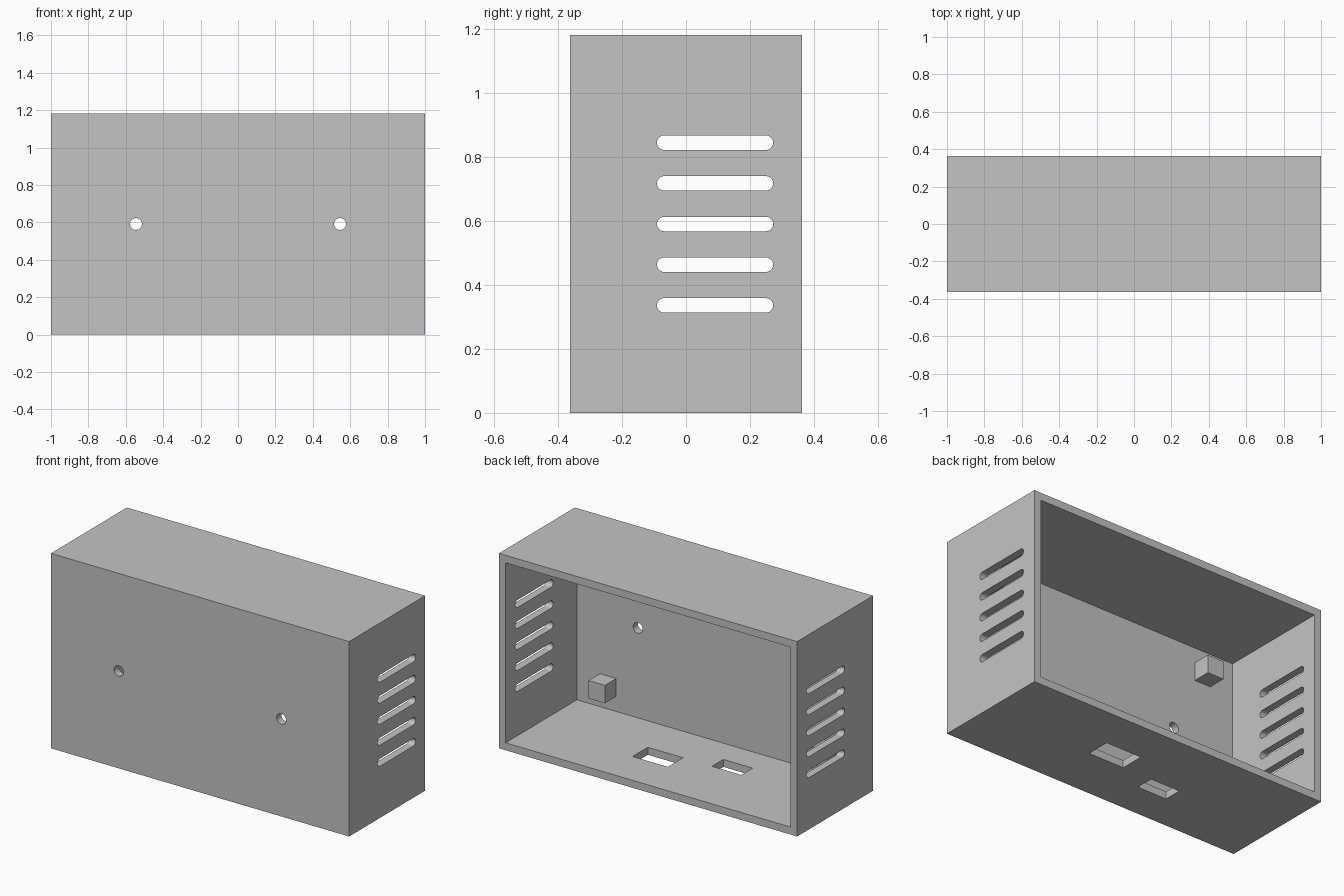
import bpy
import bmesh
from math import pi, cos, sin
from mathutils import Vector

default = bpy.data.objects.get("Cube")
if default:
    bpy.data.objects.remove(default, do_unlink=True)

MM = 1 / 55                       # design unit
W, D, H, WALL = 110 * MM, 40 * MM, 65 * MM, 2.5 * MM
MID = H / 2

grey = bpy.data.materials.new("plain_grey")
grey.use_nodes = True
grey.diffuse_color = (0.55, 0.55, 0.55, 1)
grey.node_tree.nodes["Principled BSDF"].inputs["Base Color"].default_value = (0.55, 0.55, 0.55, 1)


def finish(bm, name):
    bmesh.ops.recalc_face_normals(bm, faces=bm.faces)
    mesh = bpy.data.meshes.new(name)
    bm.to_mesh(mesh)
    bm.free()
    mesh.materials.append(grey)
    ob = bpy.data.objects.new(name, mesh)
    bpy.context.collection.objects.link(ob)
    return ob


def add_box(bm, lo, hi):
    lo, hi = Vector(lo), Vector(hi)
    verts = bmesh.ops.create_cube(bm, size=1)["verts"]
    for v in verts:
        v.co = (lo + hi) / 2 + v.co * (hi - lo)


def box(name, lo, hi):
    bm = bmesh.new()
    add_box(bm, lo, hi)
    return finish(bm, name)


def add_prism(bm, points, travel):
    face = bm.faces.new([bm.verts.new(p) for p in points])
    out = bmesh.ops.extrude_face_region(bm, geom=[face])["geom"]
    bmesh.ops.translate(bm, vec=travel, verts=[g for g in out if isinstance(g, bmesh.types.BMVert)])


def cut(target, cutter):
    mod = target.modifiers.new("cut", 'BOOLEAN')
    mod.operation, mod.solver, mod.object = 'DIFFERENCE', 'EXACT', cutter
    bpy.context.view_layer.objects.active = target
    bpy.ops.object.modifier_apply(modifier=mod.name)
    bpy.data.objects.remove(cutter, do_unlink=True)


# Case shell, open at the back
case = box("case", (-W / 2, -D / 2, 0), (W / 2, D / 2, H))
cut(case, box("cavity", (-W / 2 + WALL, -D / 2 + WALL, WALL), (W / 2 - WALL, D, H - WALL)))

# Five round-ended vents through both side walls
bm = bmesh.new()
radius, half, steps = 1.25 * MM, 8.75 * MM, 12
for i in range(-2, 3):
    outline = []
    for side in (1, -1):
        for k in range(steps + 1):
            a = -pi / 2 + pi * k / steps
            outline.append((-W, 5 * MM + side * (half + radius * cos(a)),
                            MID + i * 7 * MM + side * radius * sin(a)))
    add_prism(bm, outline, (2 * W, 0, 0))

# Two round holes in the front wall
for side in (-1, 1):
    ring = [(side * 30 * MM + 1.75 * MM * cos(2 * pi * k / 24), -D,
             MID + 1.75 * MM * sin(2 * pi * k / 24)) for k in range(24)]
    add_prism(bm, ring, (0, D / 2 + 2 * WALL, 0))

# Two rectangular ports in the floor
add_box(bm, (2.5 * MM, -2 * MM, -WALL), (15.5 * MM, 6 * MM, 2 * WALL))
add_box(bm, (-19 * MM, -8 * MM, -WALL), (-8.2 * MM, -2 * MM, 2 * WALL))
cut(case, finish(bm, "openings"))

# Four square standoffs on the inside of the front wall
s = 3 * MM
for x, x_name in ((41 * MM, "left"), (-41 * MM, "right")):
    for z, z_name in ((MID - 22 * MM, "lower"), (MID + 22 * MM, "upper")):
        box(f"standoff_{z_name}_{x_name}", (x - s, -D / 2 + WALL, z - s),
            (x + s, -D / 2 + WALL + 2 * s, z + s))
